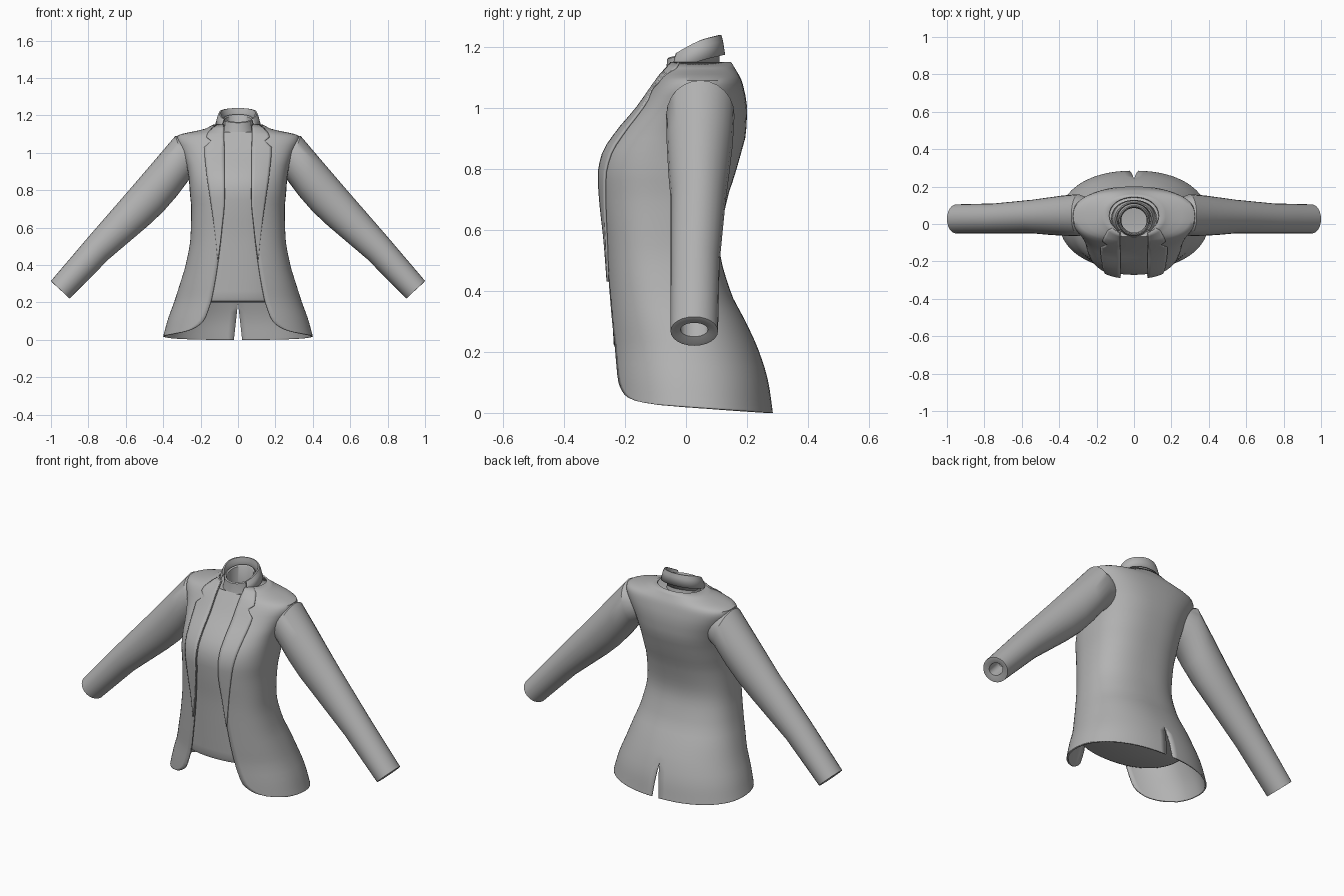
import bpy, bmesh, math
from mathutils import Vector

cube = bpy.data.objects.get("Cube")
if cube:
    bpy.data.objects.remove(cube)

cloth = bpy.data.materials.new("grey_cloth")
cloth.use_nodes = True
GREY = (0.45, 0.45, 0.45, 1)
cloth.diffuse_color = GREY
cloth.node_tree.nodes["Principled BSDF"].inputs["Base Color"].default_value = GREY


def smooth_curve(table, z, col=1):
    """Monotone cubic interpolation through table rows keyed by their first value."""
    xs = [r[0] for r in table]
    ys = [r[col] for r in table]
    z = min(max(z, xs[0]), xs[-1])
    n = len(xs)
    slope = [(ys[i + 1] - ys[i]) / (xs[i + 1] - xs[i]) for i in range(n - 1)]

    def tangent(i):
        if i in (0, n - 1):
            return slope[0 if i == 0 else -1]
        a, b = slope[i - 1], slope[i]
        return 2 * a * b / (a + b) if a * b > 0 else 0

    i = max(k for k in range(n - 1) if xs[k] <= z)
    h = xs[i + 1] - xs[i]
    t = (z - xs[i]) / h
    return ((2*t**3 - 3*t*t + 1) * ys[i] + (t**3 - 2*t*t + t) * h * tangent(i)
            + (3*t*t - 2*t**3) * ys[i + 1] + (t**3 - t*t) * h * tangent(i + 1))


# Torso profile: height, half width, front y, back y, squareness
BODY = [(0, .4, -.245, .285, 2.2), (.1, .375, -.248, .27, 2.2), (.2, .342, -.25, .24, 2.2),
        (.3, .31, -.255, .195, 2.3), (.4, .28, -.26, .145, 2.4), (.55, .254, -.268, .11, 2.5),
        (.7, .25, -.282, .135, 2.5), (.78, .257, -.286, .16, 2.5), (.85, .262, -.272, .18, 2.5),
        (.92, .272, -.228, .197, 2.5), (1, .3, -.16, .2, 2.5), (1.07, .328, -.11, .188, 2.5),
        (1.09, .325, -.096, .182, 2.4), (1.13, .17, -.07, .16, 2.2), (1.17, .105, -.05, .135, 2)]
# Front edge of the jacket and outer edge of the lapel: height, x
OPENING = [(0, .37), (.01, .3), (.03, .24), (.08, .185), (.15, .16), (.25, .135), (.43, .105),
           (.6, .085), (.75, .072), (1.17, .075)]
LAPEL = [(.43, .106), (.55, .117), (.7, .137), (.9, .165), (1.03, .176), (1.065, .14),
         (1.085, .165), (1.11, .155), (1.15, .11)]


def body(z):
    return [smooth_curve(BODY, z, c) for c in (1, 2, 3, 4)]


def body_point(z, a, inset_x=0, inset_y=0):
    """Point on the torso; angle 0 is the front, pi the back."""
    w, f, b, n = body(z)
    w, f, b = w - inset_x, f + inset_y, b - inset_y
    s, c = math.sin(a), math.cos(a)
    x = math.copysign(abs(s) ** (2 / n) * w, s)
    y = (f + b) / 2 - math.copysign(abs(c) ** (2 / n), c) * (b - f) / 2
    return Vector((x, y, z))


def angle_at(z, x):
    w, f, b, n = body(z)
    return math.asin(min(x / w, .97) ** (n / 2))


def grid(name, rows, closed=False, cap_start=False, mirror=False, thickness=0, ref=None):
    """Skin rows of points into a smooth-shaded surface."""
    bm = bmesh.new()
    vs = [[bm.verts.new(p) for p in r] for r in rows]
    n = len(rows[0])
    for a, b in zip(vs, vs[1:]):
        for i in range(n if closed else n - 1):
            j = (i + 1) % n
            bm.faces.new((a[i], a[j], b[j], b[i]))
    if cap_start:
        bm.faces.new(vs[0][::-1])
    bm.normal_update()
    out = 0
    for f in bm.faces:
        c = f.calc_center_median()
        centre = ref(c) if ref else Vector((0, 0, c.z))
        out += f.normal.dot(c - centre) * f.calc_area()
    if out < 0:
        bmesh.ops.reverse_faces(bm, faces=bm.faces[:])
    me = bpy.data.meshes.new(name)
    bm.to_mesh(me)
    bm.free()
    me.materials.append(cloth)
    ob = bpy.data.objects.new(name, me)
    bpy.context.collection.objects.link(ob)
    if mirror:
        m = ob.modifiers.new("mirror", 'MIRROR')
        m.merge_threshold = .0005
    if thickness:
        m = ob.modifiers.new("thickness", 'SOLIDIFY')
        m.thickness = thickness
        m.offset = -1
    bpy.ops.object.select_all(action='DESELECT')
    ob.select_set(True)
    bpy.context.view_layer.objects.active = ob
    bpy.ops.object.shade_smooth_by_angle(angle=math.radians(40))
    return ob


# Jacket body: half shell from front edge to back vent, mirrored
heights = [0, .005, .01, .02, .03, .045, .06, .08, .11, .15, .2]
heights += [.2 + .035 * i for i in range(1, 25)] + [1.06, 1.075, 1.09, 1.1, 1.11, 1.12, 1.13, 1.15]
COLS = 32
rows = []
for z in heights:
    a0 = angle_at(z, smooth_curve(OPENING, z))
    vent = .0225 * max(0, 1 - z / .2)
    a1 = math.pi - (angle_at(z, vent) if vent > 0 else 0)
    row = []
    for i in range(COLS + 1):
        p = body_point(z, a0 + (a1 - a0) * i / COLS)
        p.z += max(0, 1 - z / .2) * (.02 - .07 * p.y)
        if vent == 0 and i == COLS:
            p.x = 0
        row.append(p)
    rows.append(row)
grid("jacket_body", rows, mirror=True, thickness=.008)

# Lapels: thin notched strips lying on the chest
rows = []
for z in [.43 + .03 * i for i in range(20)] + [1.03, 1.05, 1.065, 1.075, 1.085, 1.1, 1.11, 1.13, 1.15]:
    a0 = angle_at(z, smooth_curve(OPENING, z) - .002)
    a1 = angle_at(z, smooth_curve(LAPEL, z))
    rows.append([body_point(z, a0 + (a1 - a0) * i / 6, -.008, -.007) for i in range(7)])
grid("lapel", rows, mirror=True, thickness=.007)

# Jacket collar: folded band rising towards the back of the neck
COLLAR_TOP = [(-.07, 1.15), (-.02, 1.185), (.05, 1.222), (.12, 1.24)]
rows = []
for k, (grow, drop) in enumerate([(-.006, .09), (0, .02), (.005, 0), (.013, 0), (.022, .02), (.034, .065)]):
    row = []
    for i in range(25):
        a = .85 + (math.pi - .85) * i / 24
        y = .028 - math.cos(a) * .088
        top = smooth_curve(COLLAR_TOP, y)
        back = max(0, -math.cos(a))
        row.append(Vector((math.sin(a) * (.088 + grow), .028 - math.cos(a) * (.08 + grow * (1 - .4 * back)),
                           top - drop)))
    row[-1].x = 0
    rows.append(row)
grid("collar", rows, mirror=True, thickness=.005)

# Shirt: closed at the hem, rising into a short stand-up neck
SEG = 48


def ring(fn):
    return [fn(2 * math.pi * i / SEG) for i in range(SEG)]


def neck_ring(w, f, b, zf, zb):
    return ring(lambda a: Vector((w * math.sin(a), (f + b) / 2 - math.cos(a) * (b - f) / 2,
                                  (zf + zb) / 2 - math.cos(a) * (zf - zb) / -2)))


rows = [ring(lambda a: body_point(.2, a, .05, .035)),
        ring(lambda a: body_point(.207, a, .035, .02))]
for z in [.225 + .035 * i for i in range(24)] + [1.06, 1.08, 1.09, 1.1, 1.11]:
    rows.append(ring(lambda a: body_point(z, a, .03, .014)))
rows += [neck_ring(.092, -.068, .108, 1.105, 1.125),
         neck_ring(.084, -.064, .1, 1.13, 1.16),
         neck_ring(.082, -.062, .1, 1.16, 1.2),
         neck_ring(.076, -.055, .094, 1.165, 1.205),
         neck_ring(.07, -.05, .088, 1.158, 1.198),
         neck_ring(.068, -.046, .085, 1.06, 1.08)]
grid("shirt", rows, closed=True, cap_start=True)

# Sleeves: top x, top z, under x, under z, centre y, half depth
SLEEVE = [(.27, 1.075, .2, .89, .045, .09), (.335, 1.09, .258, .86, .047, .112),
          (.42, .99, .33, .765, .045, .108), (.51, .885, .4, .685, .042, .1),
          (.6, .78, .48, .61, .04, .09), (.8, .55, .69, .432, .03, .08),
          (1, .315, .9, .22, .027, .078), (.992, .305, .908, .228, .027, .068),
          (.972, .295, .922, .25, .027, .045), (.91, .366, .86, .32, .027, .045)]
rows = []
for tx, tz, ux, uz, cy, d in SLEEVE:
    mid = Vector(((tx + ux) / 2, cy, (tz + uz) / 2))
    up = Vector(((tx - ux) / 2, 0, (tz - uz) / 2))
    rows.append([mid + up * math.cos(t) + Vector((0, d * math.sin(t), 0))
                 for t in (2 * math.pi * i / 24 for i in range(24))])
axis_a, axis_b = Vector((.235, .04, .98)), Vector((.95, .027, .27))


def sleeve_axis(c):
    d = axis_b - axis_a
    return axis_a + d * ((c - axis_a).dot(d) / d.length_squared)


grid("sleeve", rows, closed=True, mirror=True, ref=sleeve_axis)
